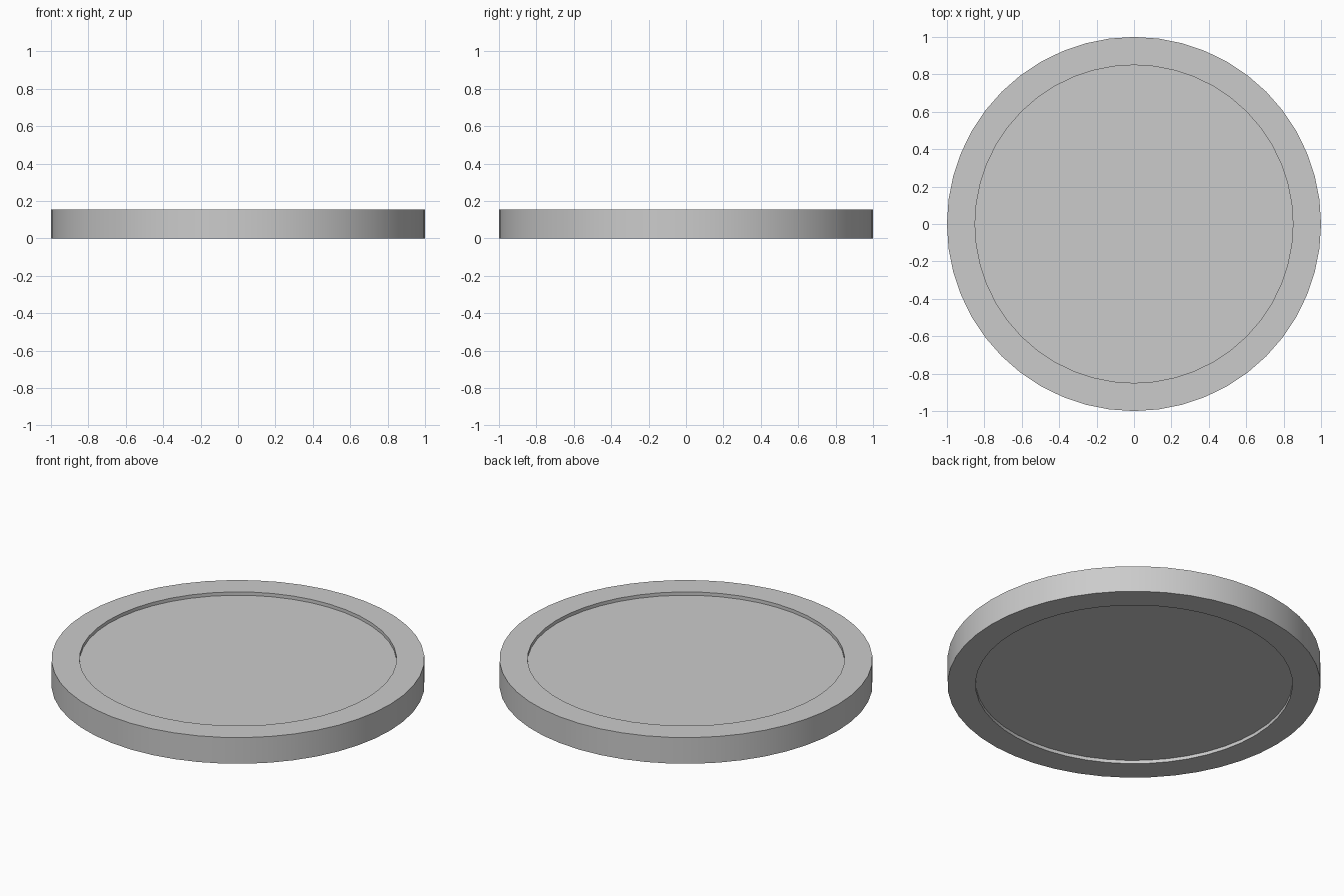
import bpy, bmesh, math

if "Cube" in bpy.data.objects:
    bpy.data.objects.remove(bpy.data.objects["Cube"])

SIDES = 48
HEIGHT = 0.155
RECESS = 0.02
# Closed half-section (radius, z): floor centre, recessed floor, rim, mirrored underside
PROFILE = [(0, RECESS), (0.85, RECESS), (0.85, 0), (1, 0),
           (1, HEIGHT), (0.85, HEIGHT), (0.85, HEIGHT - RECESS), (0, HEIGHT - RECESS)]

# Spin the section into a disc with a raised rim on both faces
bm = bmesh.new()
rings = []
for r, z in PROFILE[1:-1]:
    rings.append([bm.verts.new((r * math.cos(2 * math.pi * i / SIDES),
                                r * math.sin(2 * math.pi * i / SIDES), z))
                  for i in range(SIDES)])
for a, b in zip(rings, rings[1:]):
    for i in range(SIDES):
        j = (i + 1) % SIDES
        bm.faces.new((a[i], a[j], b[j], b[i]))

# Recessed floors, top and bottom
bm.faces.new(rings[0])
bm.faces.new(rings[-1])
bmesh.ops.recalc_face_normals(bm, faces=bm.faces)

mesh = bpy.data.meshes.new("rimmed_disc")
bm.to_mesh(mesh)
bm.free()
disc = bpy.data.objects.new("rimmed_disc", mesh)
bpy.context.collection.objects.link(disc)

# Smooth round walls, sharp rim edges
bpy.context.view_layer.objects.active = disc
disc.select_set(True)
bpy.ops.object.shade_smooth_by_angle(angle=math.radians(30))
